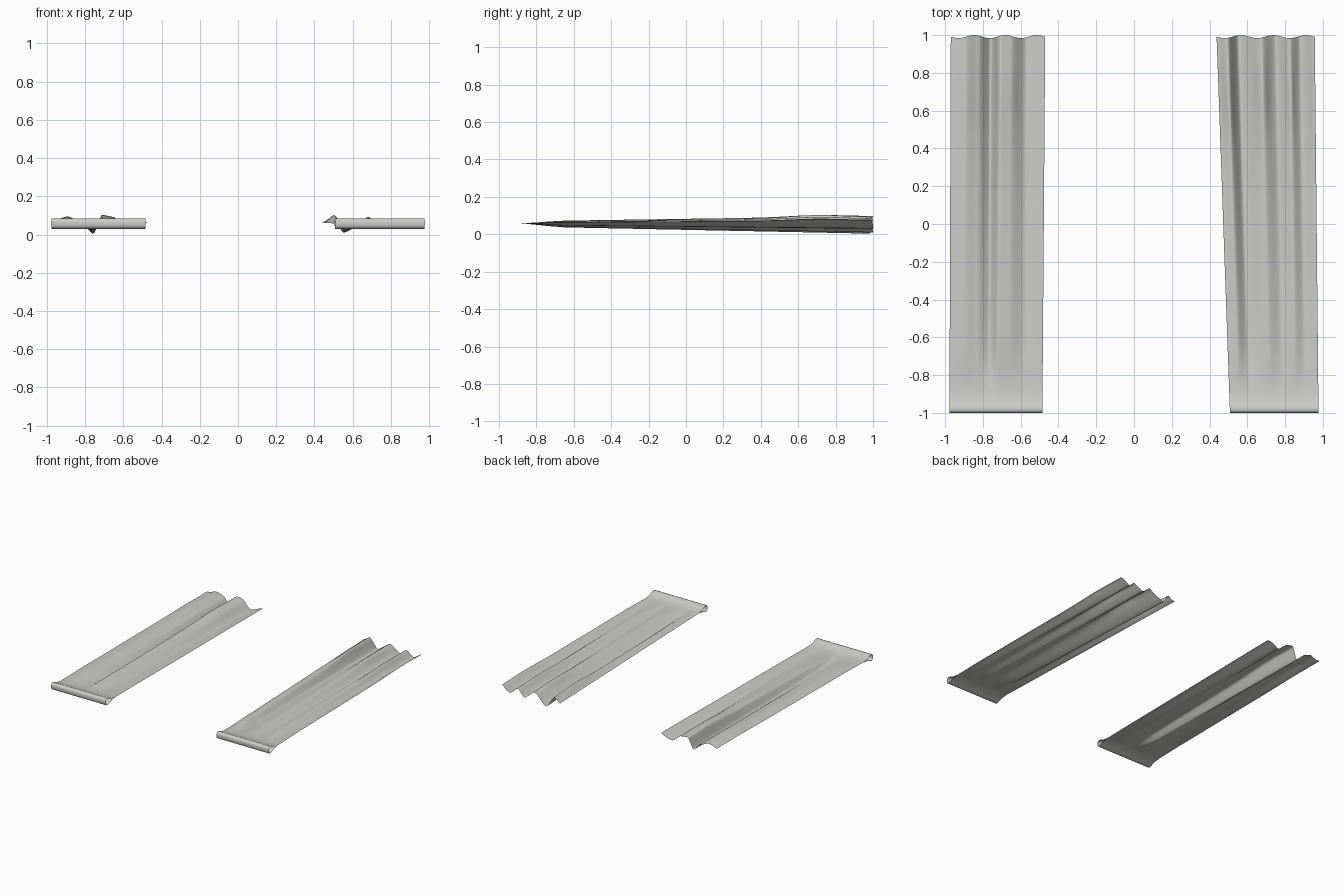
import bpy, math

if "Cube" in bpy.data.objects:
    bpy.data.objects.remove(bpy.data.objects["Cube"])

# Pale grey cloth
cloth = bpy.data.materials.new("pale_grey_cloth")
cloth.diffuse_color = (0.6, 0.6, 0.59, 1)
cloth.use_nodes = True
cloth.node_tree.nodes["Principled BSDF"].inputs["Base Color"].default_value = cloth.diffuse_color

# Side profile (y, z): hem tail, rod loop, top of loop back to the flat sheet
LOOP = [(-0.88, 0.056), (-0.92, 0.052), (-0.95, 0.043), (-0.97, 0.034), (-0.985, 0.03),
        (-0.996, 0.036), (-1.0, 0.048), (-1.0, 0.068), (-0.996, 0.079), (-0.985, 0.084),
        (-0.97, 0.082), (-0.95, 0.074), (-0.92, 0.064), (-0.88, 0.059)]
SHEET = [(-0.88 + 1.88 * i / 24, 0.058) for i in range(1, 25)]
COLS = 64


def wave(folds, x):
    """Height of the fold line at x, eased between crests and valleys."""
    for (x0, z0), (x1, z1) in zip(folds, folds[1:]):
        if x <= x1:
            t = max(0, (x - x0) / (x1 - x0))
            e = t * t * (3 - 2 * t)
            return z0 + (z1 - z0) * (0.5 * e + 0.5 * t)
    return folds[-1][1]


def drape(name, front, back, folds, swell):
    """Cloth strip: looped hem at the front, folds deepening to the back."""
    rows = LOOP + SHEET
    verts, faces = [], []
    for r, (y, z) in enumerate(rows):
        t = (y + 1) / 2
        for c in range(COLS + 1):
            u = c / COLS
            x = front[0] + (front[1] - front[0]) * u
            x += (back[0] + (back[1] - back[0]) * u - x) * t
            xb = back[0] + (back[1] - back[0]) * u
            zz, yy = z, y
            if r >= len(LOOP):
                d = wave(folds, xb) - 0.058
                ease = min(1, (y + 0.88) / 0.2)
                zz += d * ease * (0.25 + 0.75 * t)
                # crests rise most a little before the loose end
                if d > 0:
                    zz += swell * d * math.exp(-((y - 0.7) / 0.2) ** 2)
                if r == len(rows) - 1:
                    yy -= 0.008 * (1 + math.sin(u * 19))
            verts.append((x, yy, zz))
    n = COLS + 1
    for r in range(len(rows) - 1):
        for c in range(COLS):
            a = r * n + c
            faces.append((a, a + n, a + n + 1, a + 1)[::-1])
    me = bpy.data.meshes.new(name)
    me.from_pydata(verts, [], faces)
    me.materials.append(cloth)
    ob = bpy.data.objects.new(name, me)
    bpy.context.collection.objects.link(ob)
    me.polygons.foreach_set("use_smooth", [True] * len(me.polygons))
    return ob


# Left strip
drape("left_drape", (-0.977, -0.485), (-0.97, -0.47),
      [(-0.97, 0.07), (-0.89, 0.09), (-0.82, 0.065), (-0.757, 0.002),
       (-0.71, 0.098), (-0.65, 0.088), (-0.57, 0.03), (-0.47, 0.065)], 0.25)

# Right strip, flaring inward toward the back
drape("right_drape", (0.508, 0.977), (0.437, 0.957),
      [(0.437, 0.06), (0.495, 0.092), (0.553, 0.008), (0.675, 0.085), (0.75, 0.028),
       (0.825, 0.078), (0.88, 0.03), (0.957, 0.075)], 0.45)
